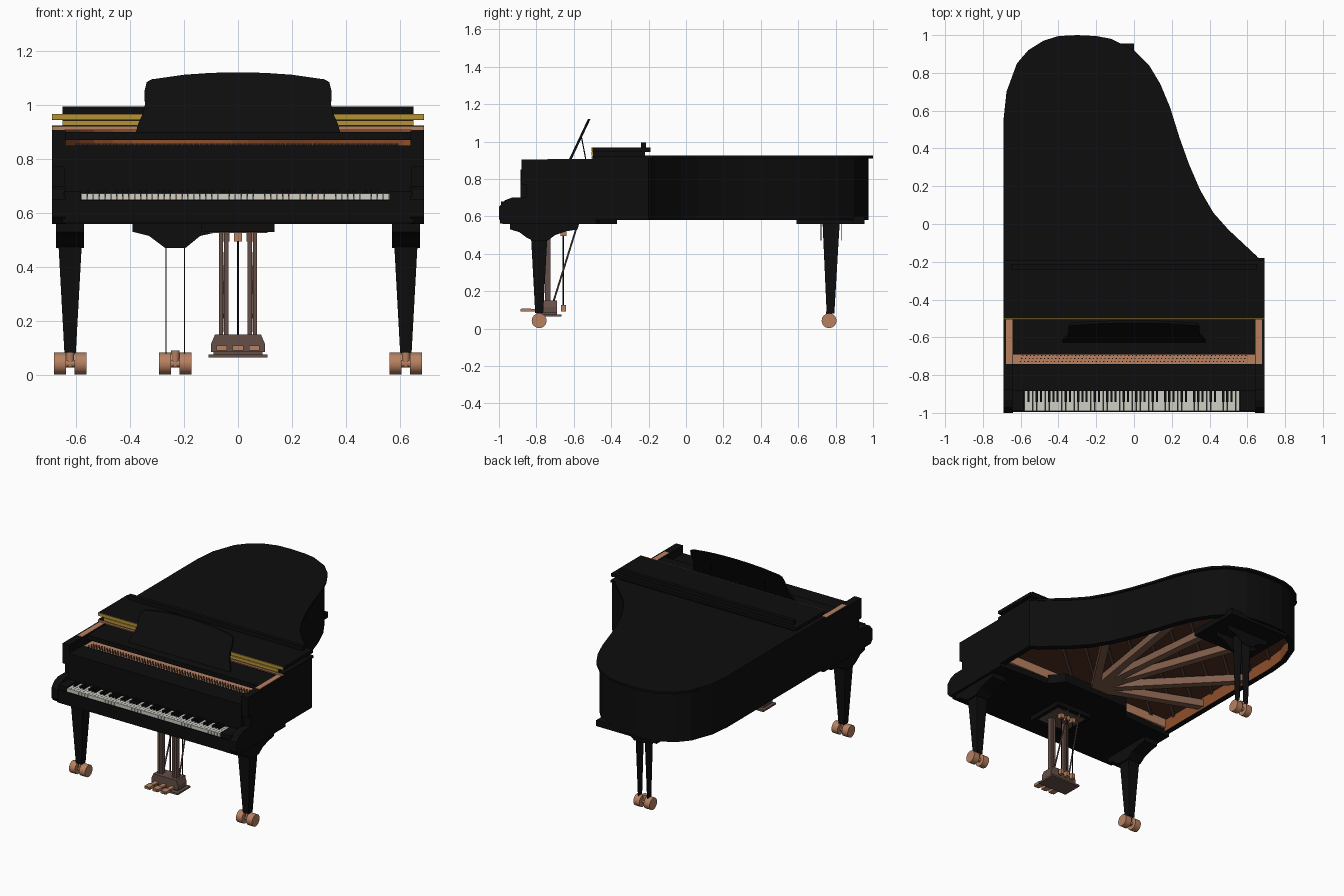
import bpy, bmesh, math
from mathutils import Vector, Matrix

cube = bpy.data.objects.get("Cube")
if cube:
    bpy.data.objects.remove(cube, do_unlink=True)


def material(name, r, g, b):
    m = bpy.data.materials.new(name)
    m.use_nodes = True
    m.diffuse_color = (r, g, b, 1)
    m.node_tree.nodes["Principled BSDF"].inputs["Base Color"].default_value = (r, g, b, 1)
    return m


BLACK = material("black lacquer", .004, .004, .004)
GOLD = material("gold", .46, .29, .035)
COPPER = material("copper", .48, .22, .12)
WOOD = material("orange wood", .28, .08, .025)
BOARD = material("dark soundboard", .085, .028, .014)
BEAM = material("beam brown", .22, .11, .07)
LYRE = material("lyre brown", .13, .08, .065)
IVORY = material("ivory", .62, .62, .56)


def finish(name, bm, mats, smooth=False):
    bmesh.ops.recalc_face_normals(bm, faces=bm.faces)
    me = bpy.data.meshes.new(name)
    bm.to_mesh(me)
    bm.free()
    ob = bpy.data.objects.new(name, me)
    bpy.context.collection.objects.link(ob)
    for m in mats:
        me.materials.append(m)
    if smooth:
        bpy.ops.object.select_all(action='DESELECT')
        ob.select_set(True)
        bpy.context.view_layer.objects.active = ob
        bpy.ops.object.shade_smooth_by_angle(angle=math.radians(35))
    return ob


def boxes(name, mat, *spans):
    """Boxes given as (x0, x1, y0, y1, z0, z1), joined in one object."""
    bm = bmesh.new()
    for x0, x1, y0, y1, z0, z1 in spans:
        m = Matrix.Translation(((x0 + x1) / 2, (y0 + y1) / 2, (z0 + z1) / 2))
        bmesh.ops.create_cube(bm, size=1, matrix=m @ Matrix.Diagonal((x1 - x0, y1 - y0, z1 - z0, 1)))
    return finish(name, bm, [mat])


def prism(name, mat, pts, axis, lo, hi, smooth=False):
    """Extrude a flat outline along one axis from lo to hi."""
    place = {'x': lambda p, h: (h, p[0], p[1]), 'y': lambda p, h: (p[0], h, p[1]),
             'z': lambda p, h: (p[0], p[1], h)}[axis]
    bm = bmesh.new()
    a = [bm.verts.new(place(p, lo)) for p in pts]
    b = [bm.verts.new(place(p, hi)) for p in pts]
    bm.faces.new(a)
    bm.faces.new(b)
    for i in range(len(pts)):
        j = (i + 1) % len(pts)
        bm.faces.new((a[i], a[j], b[j], b[i]))
    return finish(name, bm, [mat], smooth)


def rods(name, mat, spans, sides=10):
    """Round or square bars given as (start, end, start radius, end radius)."""
    bm = bmesh.new()
    for p, q, r0, r1 in spans:
        p, q = Vector(p), Vector(q)
        d = q - p
        m = Matrix.Translation((p + q) / 2) @ d.to_track_quat('Z', 'Y').to_matrix().to_4x4()
        if sides == 4:
            m = m @ Matrix.Rotation(math.pi / 4, 4, 'Z')
        bmesh.ops.create_cone(bm, cap_ends=True, segments=sides, radius1=r0, radius2=r1,
                              depth=d.length, matrix=m)
    return finish(name, bm, [mat], sides > 6)


# Plan outline, from the bass side around the tail to the treble cheek
tail = [(-.69, .4), (-.69, .56), (-.675, .7), (-.62, .85), (-.56, .92), (-.48, .97), (-.4, .995), (-.3, 1),
        (-.2, .995), (-.12, .98), (0, .92), (.08, .84), (.14, .74), (.19, .62), (.24, .46), (.29, .32),
        (.35, .18), (.42, .06), (.5, -.03), (.65, -.17)]
rim_path = [(-.69, -.5)] + [(x - .01 if x > 0 else x, y * .975) for x, y in tail] + [(.69, -.2), (.69, -.5)]
prism("main_lid", BLACK, [(-.69, -.22)] + tail + [(.65, -.18), (.69, -.18), (.69, -.22)], 'z', .91, .924)

# Curved case wall, black outside and wood inside
bm = bmesh.new()
low = [bm.verts.new((x, y, .58)) for x, y in rim_path]
top = [bm.verts.new((x, y, .911)) for x, y in rim_path]
for i in range(len(low) - 1):
    bm.faces.new((low[i], top[i], top[i + 1], low[i + 1]))
me = bpy.data.meshes.new("case_rim")
bm.to_mesh(me)
bm.free()
rim = bpy.data.objects.new("case_rim", me)
bpy.context.collection.objects.link(rim)
me.materials.append(BLACK)
me.materials.append(WOOD)
wall = rim.modifiers.new("wall", 'SOLIDIFY')
wall.thickness, wall.offset, wall.material_offset = .04, -1, 1
for poly in me.polygons:
    poly.use_smooth = False

# Soundboard, ribs and radiating beams
inner = [(x * .97, y * .98) for x, y in rim_path]
prism("soundboard", BOARD, inner, 'z', .66, .68)


def inside(x, y):
    hit = False
    for (x0, y0), (x1, y1) in zip(inner, inner[1:] + inner[:1]):
        if (y0 > y) != (y1 > y) and x < x0 + (y - y0) * (x1 - x0) / (y1 - y0):
            hit = not hit
    return hit


ribs = []
along, across = Vector((.75, .66)), Vector((-.66, .75))
for i in range(11):
    line = [across * (i * .14 - .42) + along * (t * .02) for t in range(-60, 60)]
    line = [p for p in line if inside(p.x, p.y)]
    if len(line) > 6:
        ribs.append(((*line[0], .655), (*line[-1], .655), .012, .012))
rods("soundboard_ribs", LYRE, ribs, 4)
ends = [(.33, .12), (.15, .55), (-.12, .85), (-.42, .78), (-.66, .3), (-.66, -.12)]
rods("case_beams", BEAM, [((0, -.38, .62), (x, y, .62), .035, .035) for x, y in ends], 4)

# Keyboard end: cheeks, keybed, fallboard
arm = [(-.88, .905), (-.88, .77), (-.855, .77), (-.855, .7), (-.93, .7), (-.97, .685), (-1, .65),
       (-1, .585), (-.98, .56), (-.5, .56), (-.5, .905)]
for side, name in ((-1, "right"), (1, "left")):
    prism(name + "_arm", BLACK, arm, 'x', side * .64, side * .69)
prism("keybed", BLACK, [(-.69, -.95), (.69, -.95), (.69, -.48), (.32, -.46), (.25, -.37), (-.25, -.37),
                        (-.32, -.46), (-.69, -.48)], 'z', .559, .62)
boxes("key_slip", BLACK, (-.65, .65, -.995, -.93, .562, .648), (-.645, -.582, -.99, -.87, .6, .68),
      (.562, .645, -.99, -.87, .6, .68), (-.6, .6, -.985, -.86, .6, .65))
boxes("fallboard", BLACK, (-.645, .645, -.885, -.74, .672, .85))
boxes("pin_block", COPPER, (-.642, .642, -.745, -.46, .6, .842))
boxes("side_felt", COPPER, *[(s * .66 - .018, s * .66 + .018, -.74, -.5, .9, .907) for s in (-1, 1)])
pins = []
for row in range(3):
    for i in range(60):
        x = -.6 + i * .02 + row * .006
        y = -.728 + row * .016
        pins.append(((x, y, .84), (x, y, .858), .0035, .0035))
rods("tuning_pins", LYRE, pins, 6)

# Keys
pitch = 1.14 / 52
boxes("white_keys", IVORY, *[(-.58 + i * pitch + .0008, -.58 + (i + 1) * pitch - .0008, -.99, -.88, .649, .672)
                             for i in range(52)])
boxes("black_keys", BLACK, *[(-.58 + (i + 1) * pitch - .006, -.58 + (i + 1) * pitch + .006, -.943, -.88, .66, .684)
                             for i in range(51) if i % 7 in (0, 2, 3, 5, 6)])

# Folded front lid with hinge strips
boxes("folded_lid", BLACK, (-.69, .69, -.5, -.2, .91, .922), (-.65, .65, -.498, -.22, .92, .95),
      (-.69, .69, -.5, -.19, .945, .967), (-.65, .65, -.24, -.215, .96, .995))
boxes("lid_gold_strips", GOLD, (-.69, .69, -.505, -.5, .947, .967), (-.65, .65, -.504, -.497, .924, .943))
boxes("lid_felt_edge", COPPER, (-.69, .69, -.505, -.5, .908, .92))

# Music shelf and leaning desk
boxes("music_shelf", BLACK, (-.64, .64, -.69, -.5, .87, .9))
half = [(.385, .875), (.37, .93), (.352, .97), (.345, 1), (.347, 1.05), (.338, 1.085), (.32, 1.095), (.2, 1.112),
        (.1, 1.119)]
desk = prism("music_desk", BLACK, half + [(0, 1.121)] + [(-x, z) for x, z in reversed(half)], 'y', -.628, -.614)
for v in desk.data.vertices:
    v.co.y += (v.co.z - .9) * .47
rods("desk_props", BLACK, [((s * .2, -.535, .9), (s * .2, -.56, 1.03), .003, .003) for s in (-1, 1)], 6)


# Casters: twin wheels, axle and stem
def caster(name, x, y):
    bars = [((x + s * .038 - .022, y, .042), (x + s * .038 + .022, y, .042), .04, .04) for s in (-1, 1)]
    bars += [((x - .05, y, .042), (x + .05, y, .042), .014, .014), ((x, y, .03), (x, y, .09), .013, .016)]
    rods(name, COPPER, bars, 16)


# Front legs with scrolled brackets
bracket = [(-.94, .565), (-.94, .53), (-.89, .515), (-.85, .485), (-.82, .47), (-.74, .47), (-.7, .5), (-.64, .52),
           (-.58, .53), (-.57, .565)]
for side, name in ((-1, "right"), (1, "left")):
    x = side * .622
    prism(name + "_leg_bracket", BLACK, bracket, 'x', x - .052, x + .052)
    rods(name + "_front_leg", BLACK, [((x, -.785, .082), (x, -.785, .56), .03, .067)], 4)
    caster(name + "_front_caster", x, -.785)

# Tail leg: two side panels between two bracket plates
plate = [(-.39, .59), (-.39, .53), (-.33, .515), (-.27, .47), (-.195, .47), (-.14, .515), (-.07, .53), (-.07, .59)]
for i, y in enumerate((.72, .828)):
    prism(f"tail_bracket_{i + 1}", BLACK, plate, 'y', y, y + .004)
for i, x in enumerate((-.268, -.2)):
    prism(f"tail_leg_panel_{i + 1}", BLACK, [(.73, .57), (.822, .57), (.793, .08), (.752, .08)], 'x', x, x + .003)
boxes("tail_leg_block", BLACK, (-.45, 0, .59, .955, .56, .6))
caster("tail_caster", -.232, .765)

# Pedal lyre
boxes("lyre_mount", BLACK, (-.135, .135, -.85, -.58, .53, .565))
boxes("lyre_top_plate", LYRE, (-.11, .11, -.8, -.61, .525, .532))
boxes("lyre_pillars", LYRE, *[(s * x - .008, s * x + .008, -.755, -.725, .13, .53)
                              for s in (-1, 1) for x in (.063, .044)])
prism("lyre_box", LYRE, [(-.1, .085), (.1, .085), (.1, .115), (.085, .15), (-.085, .15), (-.1, .115)],
      'y', -.78, -.69)
boxes("lyre_foot", LYRE, (-.11, .11, -.8, -.665, .064, .076), (-.09, .09, -.77, -.69, .07, .09))
boxes("pedals", COPPER, *[(c - .014, c + .014, -.885, -.77, .092, .104) for c in (-.06, 0, .06)],
      *[(c - .02, c + .02, -.88, -.83, .09, .108) for c in (-.06, 0, .06)])
boxes("pedal_blocks", COPPER, *[(c - .014, c + .014, -.67, -.64, .495, .53) for c in (-.045, 0, .045)],
      *[(c - .012, c + .012, -.668, -.642, .09, .125) for c in (-.045, 0, .045)])
rods("pedal_rods", BLACK, [((c, -.655, .1), (c, -.655, .51), .004, .004) for c in (-.045, 0, .045)], 6)
rods("lyre_braces", LYRE, [((s * .06, -.71, .14), (s * .045, -.585, .54), .005, .005) for s in (-1, 1)], 6)
